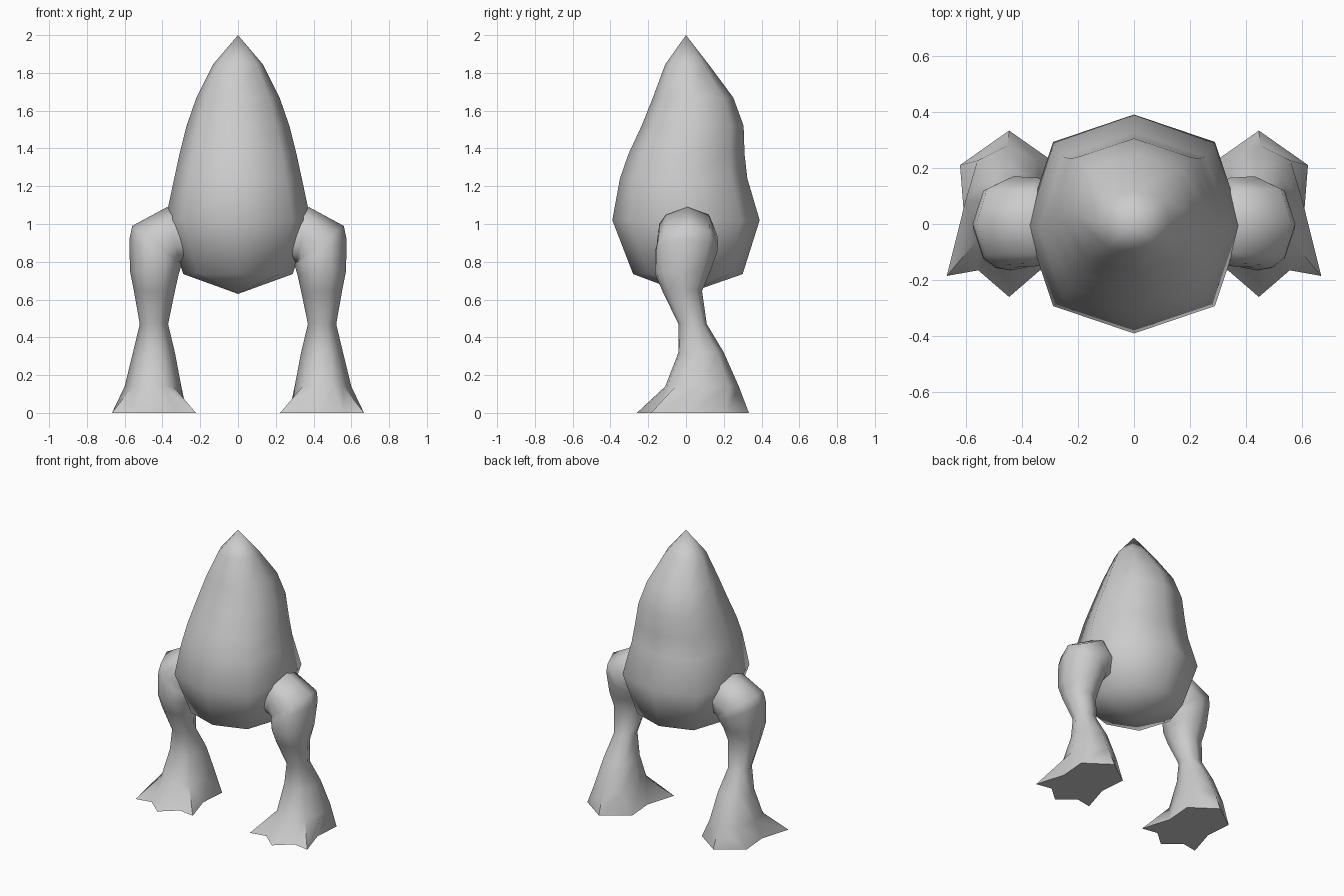
import bpy, bmesh, math

if "Cube" in bpy.data.objects:
    bpy.data.objects.remove(bpy.data.objects["Cube"])


def loft(name, rings, tip_low=None, tip_high=None):
    """Skin a stack of equal-length rings; ends become tips or flat caps."""
    bm = bmesh.new()
    loops = [[bm.verts.new(p) for p in ring] for ring in rings]
    n = len(loops[0])
    for a, b in zip(loops, loops[1:]):
        for i in range(n):
            j = (i + 1) % n
            bm.faces.new((a[i], a[j], b[j], b[i]))
    for loop, tip in ((loops[0], tip_low), (loops[-1], tip_high)):
        if tip:
            t = bm.verts.new(tip)
            for i in range(n):
                bm.faces.new((loop[i], loop[(i + 1) % n], t))
        else:
            bm.faces.new(loop)
    bmesh.ops.recalc_face_normals(bm, faces=bm.faces[:])
    me = bpy.data.meshes.new(name)
    bm.to_mesh(me)
    bm.free()
    ob = bpy.data.objects.new(name, me)
    bpy.context.collection.objects.link(ob)
    bpy.ops.object.select_all(action='DESELECT')
    ob.select_set(True)
    bpy.context.view_layer.objects.active = ob
    bpy.ops.object.shade_smooth_by_angle(angle=math.radians(62))
    return ob


def ring(outer, inner, front, back, angles, bulge=1.0):
    """Oval ring between an outer and inner (x, z) point, front/back in y."""
    cx, cz = (outer[0] + inner[0]) / 2, (outer[1] + inner[1]) / 2
    ux, uz = (outer[0] - inner[0]) / 2, (outer[1] - inner[1]) / 2
    cy, ry = (front + back) / 2, (back - front) / 2
    pts = []
    for deg in angles:
        c, s = math.cos(math.radians(deg)), math.sin(math.radians(deg))
        k = bulge if deg % 90 else 1.0
        pts.append((cx + ux * c * k, cy + ry * s * k, cz + uz * c * k))
    return pts


# Egg-shaped body: z, half width, front y, back y
body_profile = [
    (0.735, 0.29, -0.28, 0.30), (1.02, 0.385, -0.39, 0.39),
    (1.24, 0.338, -0.35, 0.325), (1.37, 0.31, -0.305, 0.31),
    (1.52, 0.272, -0.235, 0.305), (1.67, 0.22, -0.175, 0.25),
    (1.845, 0.132, -0.11, 0.12),
]
octagon = range(0, 360, 45)
loft("body", [ring((w, z), (-w, z), f, b, octagon, 1.06)
              for z, w, f, b in body_profile],
     (0, 0, 0.63), (0, 0, 2.0))

# Leg: outer (x, z), inner (x, z), front y, back y, from shin up into the hip
leg_profile = [
    ((0.60, 0.14), (0.30, 0.14), -0.11, 0.28),
    ((0.556, 0.32), (0.334, 0.32), -0.04, 0.20),
    ((0.52, 0.47), (0.37, 0.47), -0.04, 0.11),
    ((0.552, 0.65), (0.335, 0.64), -0.125, 0.085),
    ((0.572, 0.75), (0.315, 0.73), -0.165, 0.125),
    ((0.575, 0.92), (0.30, 0.78), -0.165, 0.165),
    ((0.56, 0.99), (0.30, 0.79), -0.155, 0.17),
    ((0.375, 1.09), (0.31, 0.79), -0.15, 0.165),
    ((0.25, 1.03), (0.25, 0.80), -0.12, 0.12),
]
# Webbed foot outline: three front toes with notches, plain heel
foot = [(0.605, 0.02), (0.62, 0.21), (0.445, 0.333), (0.27, 0.21),
        (0.285, 0.02), (0.223, -0.185), (0.335, -0.165), (0.445, -0.26),
        (0.555, -0.165), (0.667, -0.185)]
leg_angles = [0, 45, 90, 135, 180, 225, 247, 270, 293, 315]
for side, name in ((1, "right_leg"), (-1, "left_leg")):
    rings = [[(x, y, 0.0) for x, y in foot]]
    rings += [ring(*row, leg_angles, 1.02) for row in leg_profile]
    loft(name, [[(side * x, y, z) for x, y, z in r] for r in rings])
